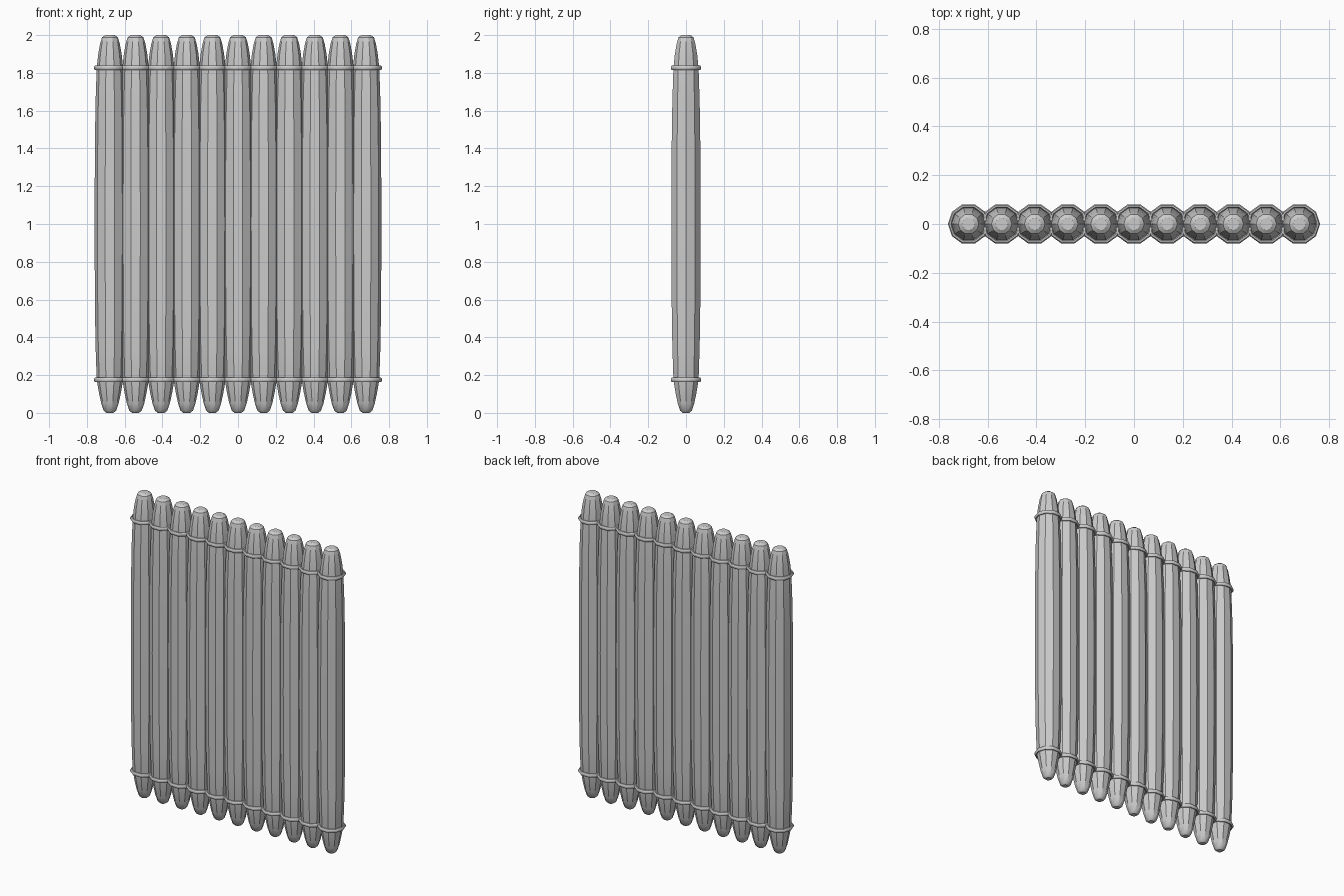
import bpy, bmesh, math

if "Cube" in bpy.data.objects:
    bpy.data.objects.remove(bpy.data.objects["Cube"])

SIDES = 10
COUNT = 11
SPACING = 0.1356


def lathe(name, profile, x, closed=False):
    """Spin a (radius, z) profile into a ten-sided solid."""
    bm = bmesh.new()
    rings = []
    for r, z in profile:
        rings.append([bm.verts.new((r * math.cos(2 * math.pi * i / SIDES),
                                    r * math.sin(2 * math.pi * i / SIDES), z))
                      for i in range(SIDES)])
    pairs = list(zip(rings, rings[1:]))
    if closed:
        pairs.append((rings[-1], rings[0]))
    for a, b in pairs:
        for i in range(SIDES):
            j = (i + 1) % SIDES
            bm.faces.new((a[i], a[j], b[j], b[i]))
    if not closed:
        bm.faces.new(rings[0][::-1])
        bm.faces.new(rings[-1])
    bmesh.ops.recalc_face_normals(bm, faces=bm.faces)
    mesh = bpy.data.meshes.new(name)
    bm.to_mesh(mesh)
    bm.free()
    ob = bpy.data.objects.new(name, mesh)
    ob.location.x = x
    bpy.context.collection.objects.link(ob)
    bpy.ops.object.select_all(action='DESELECT')
    ob.select_set(True)
    bpy.context.view_layer.objects.active = ob
    bpy.ops.object.shade_smooth_by_angle(angle=math.radians(33))
    return ob


# Bar: rounded lower end, slightly bulging shaft, blunt upper end
bar = [(0.018, 0.0), (0.033, 0.012), (0.046, 0.05), (0.058, 0.105),
       (0.070, 0.175), (0.076, 0.35), (0.080, 0.60), (0.081, 1.0),
       (0.080, 1.40), (0.076, 1.65), (0.070, 1.825), (0.062, 1.90),
       (0.052, 1.955), (0.042, 1.988), (0.025, 2.0)]


# Collar: rounded band cross-section around a given height
def collar(z):
    return [(0.068 + 0.017 * (0.5 + 0.5 * math.cos(a)), z + 0.0125 * math.sin(a))
            for a in [math.pi * (2 * k + 1) / 8 for k in range(8)]]


# Row of bars, each with a lower and an upper collar
for n in range(COUNT):
    x = (n - (COUNT - 1) / 2) * SPACING
    lathe(f"bar_{n + 1}", bar, x)
    lathe(f"lower_collar_{n + 1}", collar(0.175), x, closed=True)
    lathe(f"upper_collar_{n + 1}", collar(1.827), x, closed=True)
